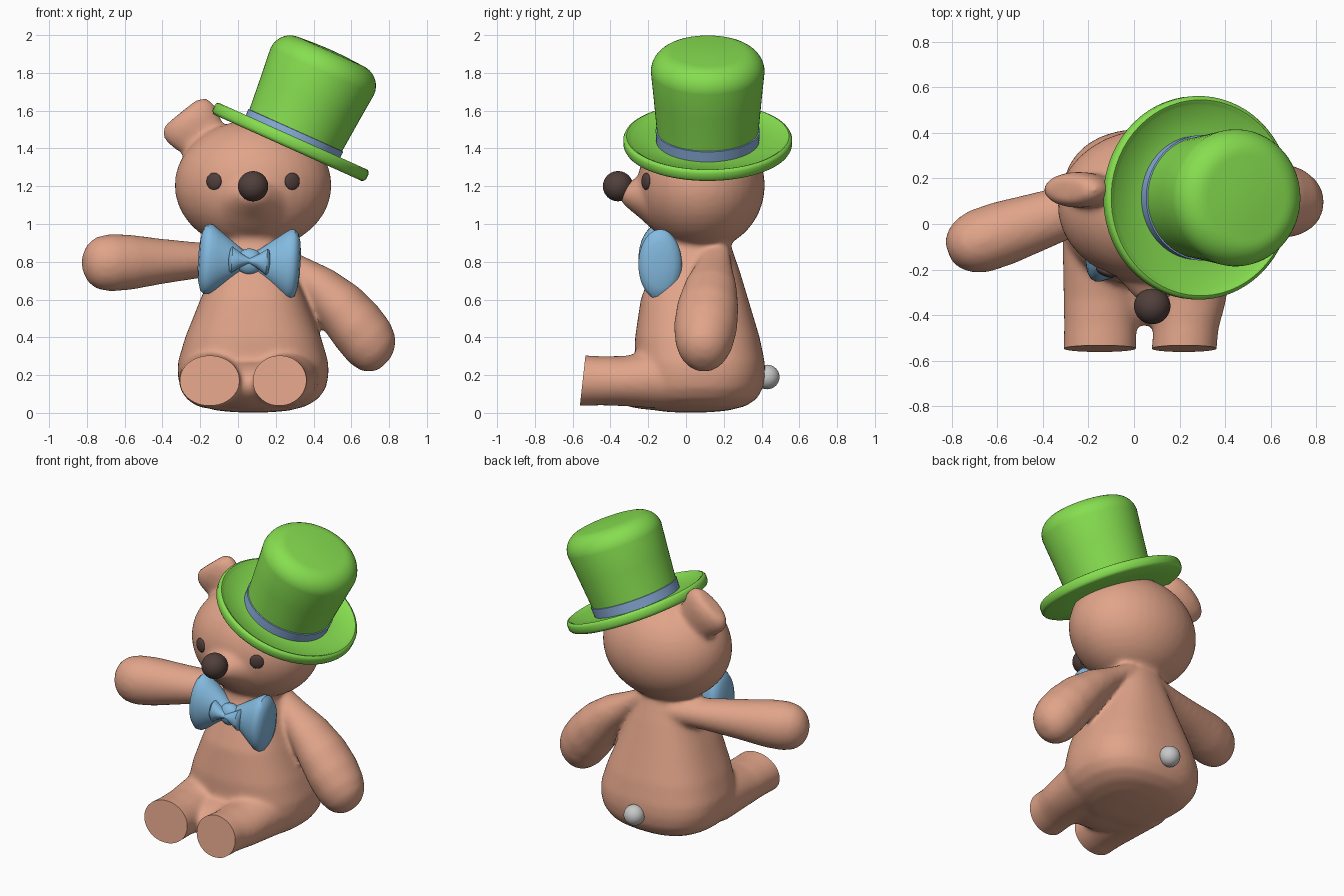
import bpy, bmesh, math
from mathutils import Vector, Matrix


def colour(name, rgb):
    m = bpy.data.materials.new(name)
    m.diffuse_color = (*rgb, 1)
    return m


FUR = colour("warm_brown", (0.75, 0.37, 0.25))
GREEN = colour("leaf_green", (0.24, 0.73, 0.08))
BAND = colour("slate_blue", (0.26, 0.43, 0.72))
BLUE = colour("sky_blue", (0.23, 0.49, 0.74))
DARK = colour("dark_brown", (0.08, 0.05, 0.044))
GREY = colour("light_grey", (0.58, 0.58, 0.58))
CX = 0.08  # middle of the body


def loft(bm, origin, direction, hint, rings, segs=40, power=1.0):
    """Elliptical rings (h, ru, rv, shift_u, shift_v) along a direction."""
    w = Vector(direction).normalized()
    u = Vector(hint)
    u = (u - u.dot(w) * w).normalized()
    v = w.cross(u)

    def bulge(t):
        return math.copysign(abs(t) ** power, t)

    loops = []
    for ring in rings:
        h, ru, rv, su, sv = (tuple(ring) + (0, 0))[:5]
        c = Vector(origin) + w * h + u * su + v * sv
        loops.append([bm.verts.new(c + u * ru * bulge(math.cos(a)) + v * rv * bulge(math.sin(a)))
                      for a in (2 * math.pi * (i + 0.5) / segs for i in range(segs))])
    for lo, hi in zip(loops, loops[1:]):
        for i in range(segs):
            j = (i + 1) % segs
            bm.faces.new((lo[i], lo[j], hi[j], hi[i]))
    bm.faces.new(loops[0][::-1])
    bm.faces.new(loops[-1])


def ball(bm, centre, size, turn=0):
    m = (Matrix.Translation(centre) @ Matrix.Rotation(turn, 4, 'Z')
         @ Matrix.Diagonal((*size, 1)))
    bmesh.ops.create_uvsphere(bm, u_segments=36, v_segments=20, radius=1, matrix=m)


def finish(bm, name, mat, angle=40):
    bmesh.ops.recalc_face_normals(bm, faces=bm.faces[:])
    me = bpy.data.meshes.new(name)
    bm.to_mesh(me)
    bm.free()
    me.materials.append(mat)
    ob = bpy.data.objects.new(name, me)
    bpy.context.collection.objects.link(ob)
    bpy.ops.object.select_all(action='DESELECT')
    ob.select_set(True)
    bpy.context.view_layer.objects.active = ob
    bpy.ops.object.shade_smooth_by_angle(angle=math.radians(angle))
    return ob


# --- Fur: torso, head, snout, ears, arms and legs blended into one skin ---
fur = bmesh.new()
# torso, slightly squared, with a rounded underside
loft(fur, (CX, 0, 0), (0, 0, 1), (1, 0, 0), [
    (0.003, 0.09, 0.10, 0, 0.02), (0.012, 0.19, 0.19, 0, 0.03),
    (0.035, 0.28, 0.265, 0, 0.05), (0.075, 0.345, 0.31, 0, 0.065),
    (0.13, 0.385, 0.335, 0, 0.072), (0.20, 0.40, 0.345, 0, 0.075),
    (0.27, 0.398, 0.345, 0, 0.072), (0.40, 0.36, 0.33, 0, 0.06),
    (0.60, 0.28, 0.285, 0, 0.045), (0.75, 0.215, 0.235, 0, 0.05),
    (0.88, 0.165, 0.185, 0, 0.055), (1.0, 0.16, 0.17, 0, 0.06)], 48, 0.8)
# head and snout
ball(fur, (CX, 0.08, 1.205), (0.416, 0.338, 0.345))
loft(fur, (CX, -0.10, 1.135), (0, -1, 0.1), (1, 0, 0), [
    (0, 0.27, 0.21), (0.07, 0.215, 0.165), (0.13, 0.16, 0.12),
    (0.18, 0.115, 0.087), (0.22, 0.08, 0.06), (0.245, 0.045, 0.035)])
# ears
for s in (-1, 1):
    loft(fur, (CX + s * 0.16, 0.15, 1.32), (s * 0.63, 0, 0.78), (0.78, 0, -s * 0.63), [
        (0, 0.13, 0.06), (0.12, 0.125, 0.065), (0.20, 0.145, 0.075),
        (0.27, 0.163, 0.08), (0.32, 0.155, 0.072), (0.35, 0.115, 0.05)])
# raised arm
loft(fur, (0.05, 0.17, 0.815), (-0.86, -0.29, -0.024), (0, 0, 1), [
    (0, 0.075, 0.09), (0.27, 0.095, 0.108), (0.48, 0.12, 0.126),
    (0.66, 0.147, 0.142), (0.77, 0.152, 0.142), (0.84, 0.138, 0.122),
    (0.885, 0.105, 0.09), (0.914, 0.05, 0.045)])
# lowered arm
loft(fur, (0.17, 0.165, 0.87), (0.60, -0.08, -0.60), (0, 0, 1), [
    (0, 0.05, 0.07), (0.15, 0.073, 0.095, 0.022), (0.32, 0.113, 0.138, 0.043),
    (0.48, 0.142, 0.163, 0.045), (0.62, 0.155, 0.168, 0.033),
    (0.73, 0.152, 0.153, 0.02), (0.80, 0.13, 0.125, 0.012),
    (0.84, 0.095, 0.09, 0.006), (0.865, 0.045, 0.045)])
# legs, left long so that the soles can be cut flat
for x0, x1, r0, r1 in ((-0.14, -0.15, 0.175, 0.16), (0.265, 0.22, 0.175, 0.143)):
    loft(fur, (x0, -0.05, 0.165), (x1 - x0, -0.5, 0.006), (1, 0, 0), [
        (0, r0, 0.16, 0, 0.015), (0.14, r0 * 0.97, 0.15, 0, 0.01),
        (0.28, r0 * 0.94, 0.133), (0.40, r1, 0.13),
        (0.50, r1, 0.135), (0.62, r1, 0.136)])
# lap filling the space between the legs
ball(fur, (0.065, -0.15, 0.15), (0.30, 0.30, 0.135))

rough = finish(fur, "rough_body", FUR)
mod = rough.modifiers.new("blend", 'REMESH')
mod.mode = 'VOXEL'
mod.voxel_size = 0.015
mod = rough.modifiers.new("soften", 'SMOOTH')
mod.factor = 0.5
mod.iterations = 14
deps = bpy.context.evaluated_depsgraph_get()
blended = rough.evaluated_get(deps)
fur = bmesh.new()
fur.from_mesh(blended.to_mesh())
blended.to_mesh_clear()
bpy.data.objects.remove(rough)
# flat soles
bmesh.ops.bisect_plane(fur, geom=fur.verts[:] + fur.edges[:] + fur.faces[:],
                       plane_co=(0, -0.547, 0.17), plane_no=(0, -0.994, 0.11),
                       clear_outer=True)
bmesh.ops.holes_fill(fur, edges=[e for e in fur.edges if e.is_boundary], sides=0)
finish(fur, "bear_body", FUR, 50)

# --- Face and tail ---
bm = bmesh.new()
ball(bm, (CX, -0.36, 1.20), (0.08, 0.08, 0.08))
finish(bm, "nose", DARK)
bm = bmesh.new()
for s in (-1, 1):
    ball(bm, (CX + s * 0.207, -0.212, 1.226), (0.043, 0.017, 0.045), s * math.radians(25))
finish(bm, "eyes", DARK)
bm = bmesh.new()
ball(bm, (CX, 0.43, 0.19), (0.065, 0.065, 0.065))
finish(bm, "tail", GREY)

# --- Bow tie: two big loops, a knot and a small bow over it ---
bm = bmesh.new()
for s in (-1, 1):
    along = (s, 0, -s * 0.065)
    loft(bm, (0.06, -0.137, 0.80), along, (0, 0, 1), [
        (0, 0.04, 0.05), (0.05, 0.07, 0.065), (0.11, 0.115, 0.085),
        (0.17, 0.16, 0.105), (0.205, 0.185, 0.115), (0.23, 0.187, 0.115),
        (0.25, 0.168, 0.103), (0.264, 0.12, 0.075), (0.271, 0.05, 0.03)])
finish(bm, "bow_loops", BLUE)
bm = bmesh.new()
ball(bm, (0.06, -0.168, 0.80), (0.072, 0.055, 0.07))
finish(bm, "bow_knot", BLUE)
bm = bmesh.new()
for s in (-1, 1):
    loft(bm, (0.06, -0.205, 0.805), (s, 0, -s * 0.065), (0, 0, 1), [
        (0, 0.015, 0.03), (0.04, 0.034, 0.038), (0.075, 0.058, 0.045),
        (0.092, 0.07, 0.046), (0.103, 0.06, 0.038), (0.11, 0.025, 0.018)], 24)
finish(bm, "bow_small_loops", BLUE)

# --- Top hat, tilted to one side ---
TILT = math.radians(24.2)
HAT = (0.28, 0.115, 1.438)
UP = (math.sin(TILT), 0, math.cos(TILT))


def hat_part(name, mat, profile):
    b = bmesh.new()
    loft(b, HAT, UP, (1, 0, 0), [(h, r, r) for h, r in profile], 64)
    finish(b, name, mat)


hat_part("hat_brim", GREEN, [
    (-0.038, 0.27), (-0.038, 0.428), (-0.032, 0.439), (-0.02, 0.446),
    (0.012, 0.447), (0.024, 0.441), (0.029, 0.43), (0.024, 0.418),
    (0.012, 0.405), (0.002, 0.27)])
ROUND = 0.115
hat_part("hat_crown", GREEN, [(-0.01, 0.265), (0.07, 0.27), (0.25, 0.286)] + [
    (0.405 + ROUND * math.sin(a), 0.301 - ROUND * (1 - math.cos(a)))
    for a in (math.radians(10 * i) for i in range(10))] + [(0.526, 0.09), (0.528, 0.03)])
hat_part("hat_band", BAND, [(-0.01, 0.272), (0.062, 0.276), (0.064, 0.268)])
